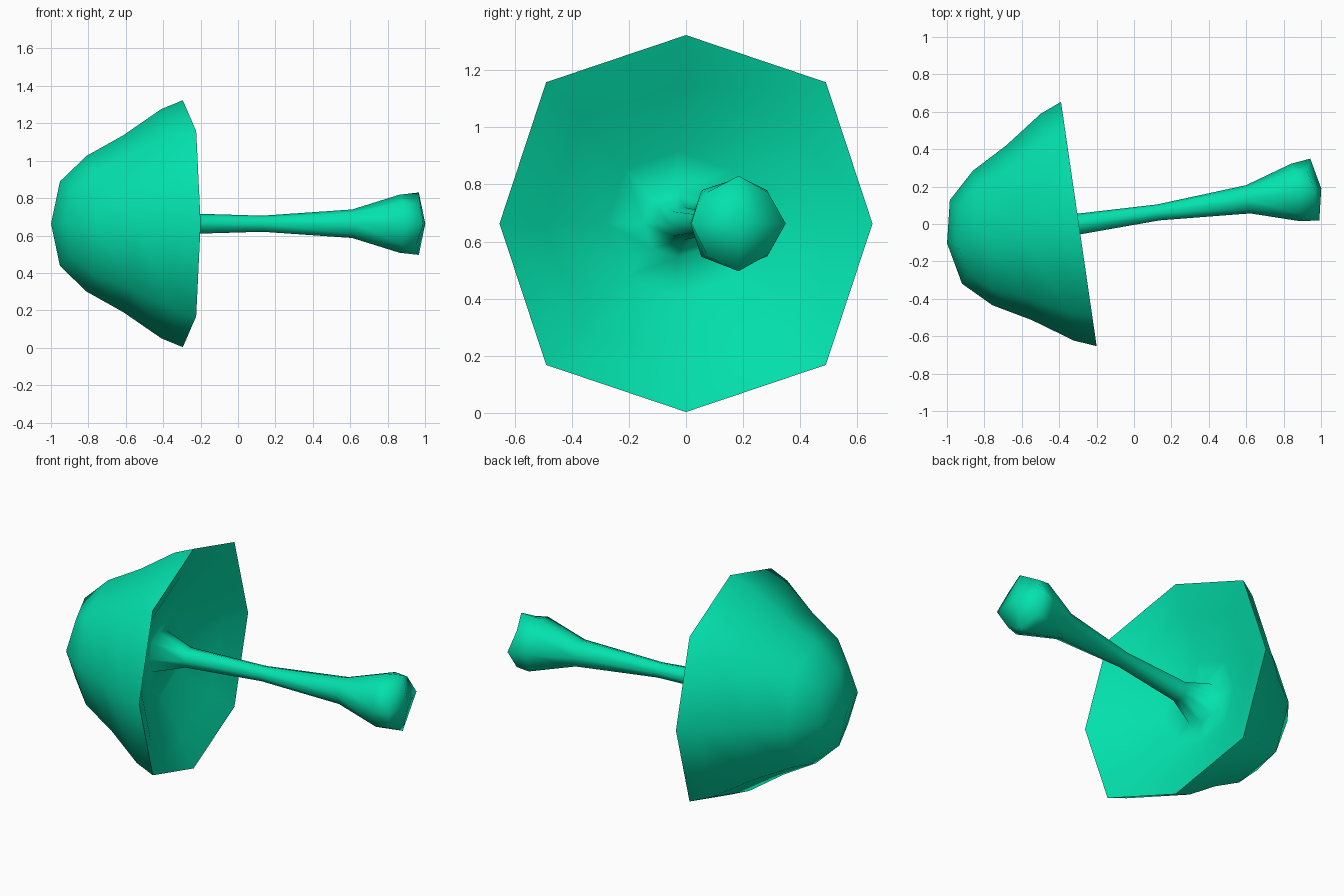
import bpy, bmesh, math
from mathutils import Matrix

default = bpy.data.objects.get("Cube")
if default:
    bpy.data.objects.remove(default, do_unlink=True)

green = bpy.data.materials.new("sea green")
green.use_nodes = True
green.diffuse_color = (0.001, 0.76, 0.42, 1)
green.node_tree.nodes["Principled BSDF"].inputs["Base Color"].default_value = green.diffuse_color

# Square cage sections along the local x axis: (distance, half width)
SECTIONS = [
    (-0.712, 0.27),    # crown
    (-0.328, 0.456),   # cap side
    (0.096, 0.77),     # rim
    (-0.248, 0.204),   # hollow underside
    (-0.17, 0.0325),   # neck of the stem
    (1.03, 0.0535),    # lower stem
    (1.31, 0.2565),    # foot
]
CORNERS = [(1, 1), (-1, 1), (-1, -1), (1, -1)]

# Mushroom: one square tube, closed at crown and foot
bm = bmesh.new()
rings = [[bm.verts.new((x, y * w, z * w)) for y, z in CORNERS] for x, w in SECTIONS]
for a, b in zip(rings, rings[1:]):
    for i in range(4):
        j = (i + 1) % 4
        bm.faces.new((a[i], a[j], b[j], b[i]))
bm.faces.new(reversed(rings[0]))
bm.faces.new(rings[-1])
bmesh.ops.recalc_face_normals(bm, faces=bm.faces)

# Smooth everywhere but the rim
for face in bm.faces:
    face.smooth = True
rim = set(rings[2])
for edge in bm.edges:
    edge.smooth = not rim.issuperset(edge.verts)

mesh = bpy.data.meshes.new("mushroom")
bm.to_mesh(mesh)
bm.free()
mesh.materials.append(green)
mushroom = bpy.data.objects.new("mushroom", mesh)
bpy.context.collection.objects.link(mushroom)
mushroom.matrix_world = Matrix.Translation((-0.295, 0, 0.663)) @ Matrix.Rotation(math.radians(8.3), 4, "Z")

# One level of subdivision rounds the square sections into octagons
rounding = mushroom.modifiers.new("rounding", "SUBSURF")
rounding.levels = 1
rounding.render_levels = 1
rounding.use_limit_surface = False
